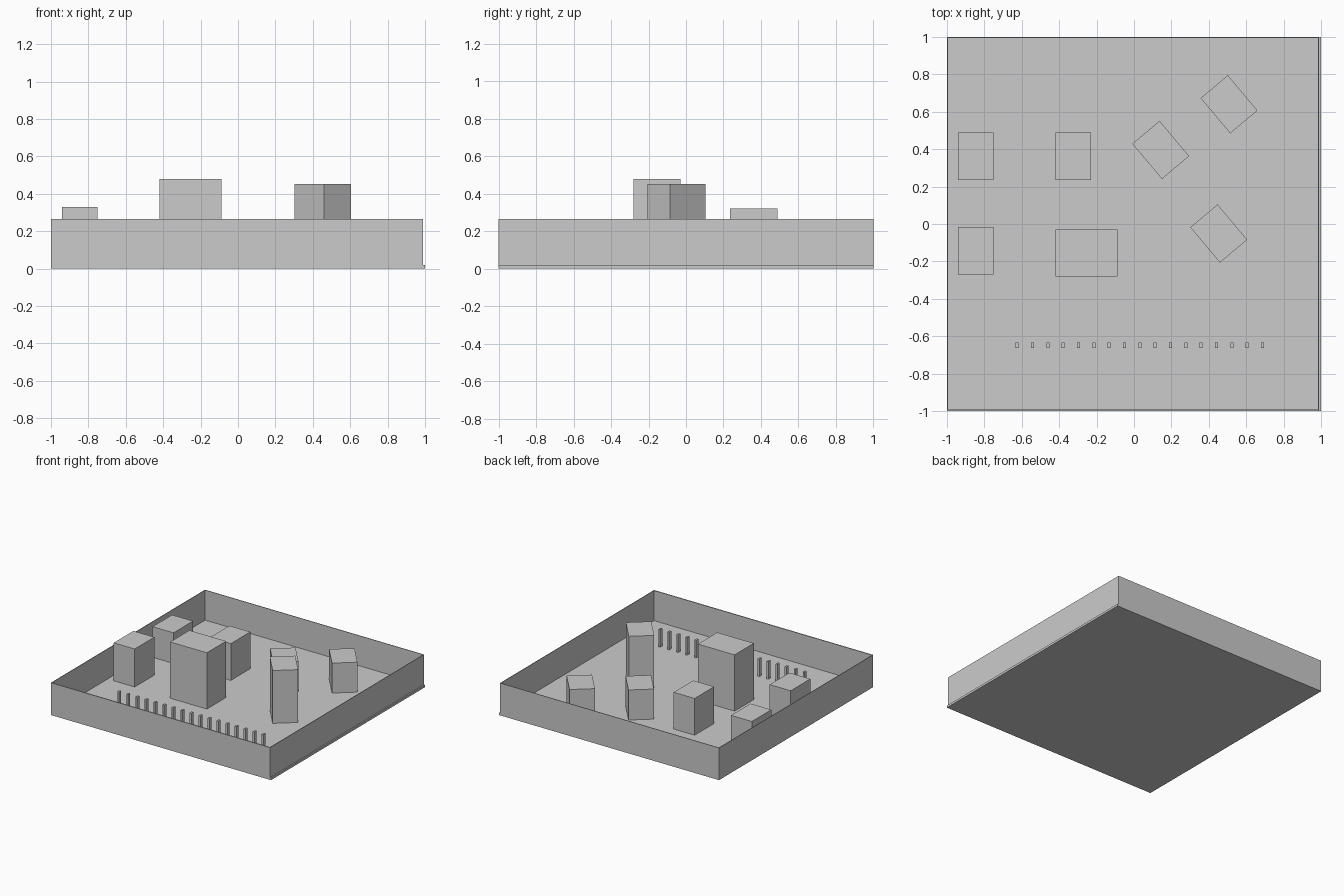
import bpy, math

if "Cube" in bpy.data.objects:
    bpy.data.objects.remove(bpy.data.objects["Cube"])

FLOOR = 0.018   # top of the ground slab
WALL = 0.265    # top of the border walls


def box(name, cx, cy, sx, sy, z0, z1, angle=0.0):
    """Axis box centred at (cx, cy), spanning z0..z1, turned by angle degrees."""
    bpy.ops.mesh.primitive_cube_add(size=1, location=(cx, cy, (z0 + z1) / 2))
    ob = bpy.context.object
    ob.name = name
    ob.scale = (sx, sy, z1 - z0)
    ob.rotation_euler.z = math.radians(angle)
    return ob


def span(name, x0, x1, y0, y1, z0, z1):
    return box(name, (x0 + x1) / 2, (y0 + y1) / 2, x1 - x0, y1 - y0, z0, z1)


# Ground slab
span("ground_slab", -1, 1, -1, 1, 0, FLOOR)

# Thin border walls; the right one is set in slightly from the slab edge
span("left_wall", -1, -0.995, -1, 1, FLOOR, WALL)
span("right_wall", 0.985, 0.99, -1, 1, FLOOR, WALL)
span("front_wall", -0.995, 0.985, -1, -0.992, FLOOR, WALL)
span("back_wall", -0.995, 0.985, 0.995, 1, FLOOR, WALL)

# Straight blocks: x range, y range, top
for name, x0, x1, y0, y1, top in (
    ("back_left_block", -0.94, -0.75, 0.235, 0.488, 0.27),
    ("back_middle_block", -0.42, -0.23, 0.235, 0.488, 0.32),
    ("front_left_block", -0.94, -0.75, -0.27, -0.015, 0.33),
    ("large_block", -0.42, -0.087, -0.28, -0.03, 0.48),
):
    span(name, x0, x1, y0, y1, FLOOR, top)

# Turned blocks on the right side
for name, cx, cy, top in (
    ("turned_block_middle", 0.143, 0.396, 0.265),
    ("turned_block_back", 0.508, 0.64, 0.264),
    ("turned_block_front", 0.453, -0.051, 0.452),
):
    box(name, cx, cy, 0.19, 0.246, FLOOR, top, 40)

# Row of small posts along the front
for i in range(17):
    box(f"post_{i + 1}", -0.625 + i * 0.082, -0.648, 0.016, 0.028, FLOOR, 0.163)
